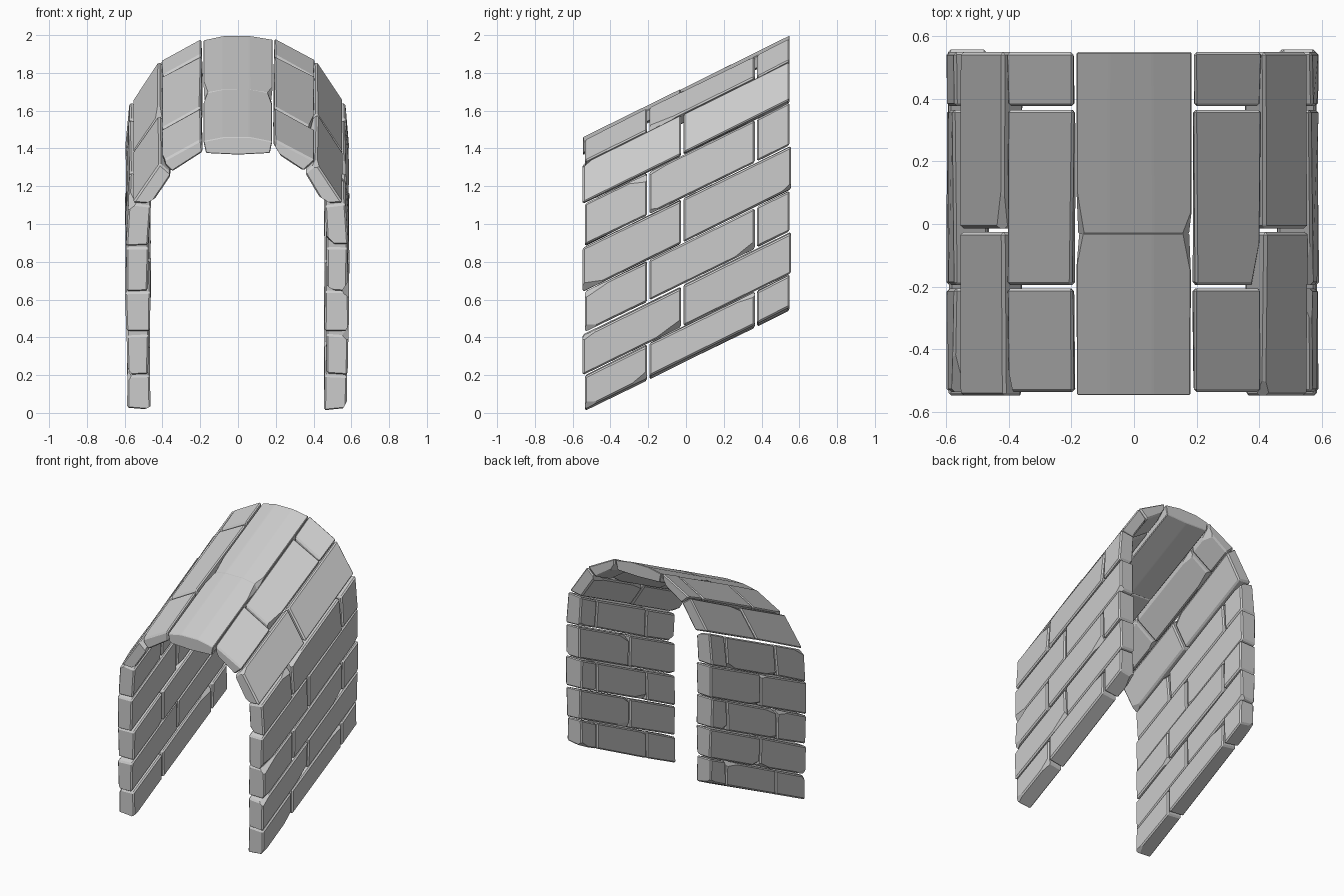
import bpy, bmesh, random
from mathutils import Vector

if "Cube" in bpy.data.objects:
    bpy.data.objects.remove(bpy.data.objects["Cube"])

random.seed(7)
SLOPE = 0.492            # the whole vault climbs toward the back
FRONT, BACK = -0.535, 0.548

stone = bpy.data.materials.new("grey stone")
stone.diffuse_color = (0.6, 0.6, 0.6, 1)
stone.use_nodes = True
stone.node_tree.nodes["Principled BSDF"].inputs["Base Color"].default_value = stone.diffuse_color


def chip(bm, corner, neighbours, rng):
    """Knock a corner off with a plane through three points on its edges."""
    pts = []
    for n in neighbours:
        d = n - corner
        far = abs(d.y) > 0.12
        reach = rng.uniform(0.06, 0.2) if far else rng.uniform(0.02, 0.05)
        pts.append(corner + d.normalized() * min(reach, d.length * 0.6))
    no = (pts[1] - pts[0]).cross(pts[2] - pts[0])
    if no.dot(corner - pts[0]) < 0:
        no = -no
    res = bmesh.ops.bisect_plane(bm, geom=bm.verts[:] + bm.edges[:] + bm.faces[:],
                                 plane_co=pts[0], plane_no=no, clear_outer=True)
    cut = [e for e in res["geom_cut"] if isinstance(e, bmesh.types.BMEdge)]
    bmesh.ops.holes_fill(bm, edges=cut, sides=0)


def block(name, profile, y0, y1, chips, jitter=0.004, bevel=0.009):
    """Sheared stone: cross-section swept from y0 to y1, bevelled and chipped."""
    bm = bmesh.new()
    n = len(profile)
    rings = []
    for y in (y0, y1):
        rings.append([bm.verts.new((x + random.uniform(-jitter, jitter), y,
                                    z + SLOPE * (y - FRONT) + random.uniform(-jitter, jitter)))
                      for x, z in profile])
    a, b = rings
    bm.faces.new(a)
    bm.faces.new(b[::-1])
    for i in range(n):
        j = (i + 1) % n
        bm.faces.new((a[j], a[i], b[i], b[j]))
    bmesh.ops.recalc_face_normals(bm, faces=bm.faces[:])
    corners = [(r[i].co.copy(), [r[(i + 1) % n].co.copy(), r[i - 1].co.copy(), o[i].co.copy()])
               for r, o in ((a, b), (b, a)) for i in range(n)]
    bmesh.ops.bevel(bm, geom=bm.edges[:], offset=bevel, segments=1,
                    affect='EDGES', clamp_overlap=True)
    picks = random.sample(range(len(corners)), chips) if isinstance(chips, int) else chips
    for k in picks:
        chip(bm, corners[k][0], corners[k][1], random)
    bmesh.ops.recalc_face_normals(bm, faces=bm.faces[:])
    me = bpy.data.meshes.new(name)
    bm.to_mesh(me)
    bm.free()
    me.materials.append(stone)
    ob = bpy.data.objects.new(name, me)
    bpy.context.collection.objects.link(ob)


# Cross-sections of one side: outer low, outer high, inner high, inner low
courses = [
    [(.577, .025), (.577, .197), (.458, .2), (.458, .01)],
    [(.577, .205), (.583, .415), (.465, .42), (.465, .21)],
    [(.587, .427), (.587, .64), (.457, .642), (.457, .43)],
    [(.582, .648), (.582, .877), (.465, .88), (.468, .65)],
    [(.588, .885), (.568, 1.108), (.456, 1.095), (.468, .89)],
    [(.558, 1.12), (.418, 1.328), (.352, 1.272), (.455, 1.108)],
    [(.408, 1.333), (.195, 1.452), (.188, 1.382), (.35, 1.275)],
]
wide_joints = [-0.2, 0.37]
half_joint = [-0.02]

# Walls and haunches on both sides, joints alternating per course
for side, sx, shift in (("right", 1, 0.0), ("left", -1, -0.008)):
    for c, prof in enumerate(courses):
        cuts = [FRONT] + (wide_joints if c % 2 == 0 else half_joint) + [BACK]
        prof = [(sx * x + (shift if c < 5 else 0), z) for x, z in prof]
        for k, (y0, y1) in enumerate(zip(cuts, cuts[1:])):
            # shorter courses stand a little proud at the front
            lo = y0 + 0.006 if k else y0 - (0.012 if c in (1, 3, 5) else 0)
            hi = y1 - 0.006 if k < len(cuts) - 2 else y1 + (0.008 if c in (1, 3) else 0)
            block(f"{side}_course_{c + 1}_stone_{k + 1}", prof, lo, hi,
                  2 if y1 - y0 > 0.3 else 1)

# Crown stones: two wide blocks meeting with chipped corners at the joint
crown = [(.183, 1.442), (.06, 1.464), (-.08, 1.464), (-.183, 1.442),
         (-.17, 1.378), (0, 1.37), (.17, 1.378)]
block("crown_front", crown, FRONT - 0.01, -0.03, [7, 10], 0.002, 0.004)
block("crown_back", crown, -0.031, BACK, [0, 3], 0.002, 0.004)
